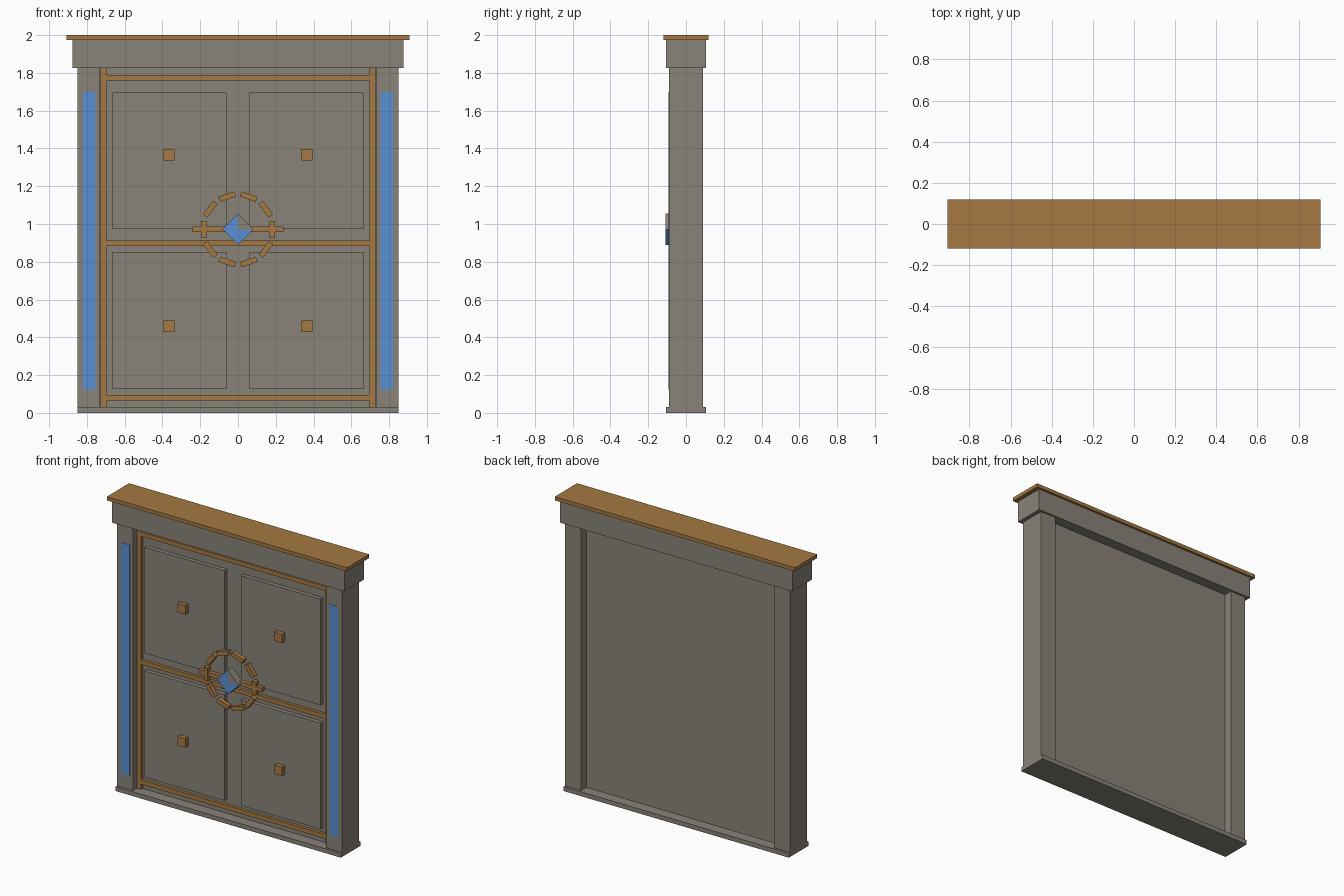
import bpy
import bmesh
import math
from mathutils import Matrix

if "Cube" in bpy.data.objects:
    bpy.data.objects.remove(bpy.data.objects["Cube"])


def material(name, rgb):
    m = bpy.data.materials.new(name)
    m.use_nodes = True
    m.diffuse_color = (*rgb, 1)
    m.node_tree.nodes["Principled BSDF"].inputs["Base Color"].default_value = (*rgb, 1)
    return m


STONE = material("grey stone", (0.25, 0.225, 0.19))
BRONZE = material("bronze", (0.375, 0.19, 0.054))
BLUE = material("glowing blue", (0.10, 0.28, 0.66))


def finish(name, bm, *mats):
    mesh = bpy.data.meshes.new(name)
    bm.to_mesh(mesh)
    bm.free()
    for m in mats:
        mesh.materials.append(m)
    ob = bpy.data.objects.new(name, mesh)
    bpy.context.collection.objects.link(ob)
    return ob


def box(name, x, y, z, mat, turn=0.0):
    """Box from (min, max) ranges, optionally turned about its own y axis."""
    bm = bmesh.new()
    bmesh.ops.create_cube(bm, size=1)
    size = [r[1] - r[0] for r in (x, y, z)]
    bmesh.ops.scale(bm, vec=size, verts=bm.verts)
    ob = finish(name, bm, mat)
    ob.location = [(r[0] + r[1]) / 2 for r in (x, y, z)]
    ob.rotation_euler.y = turn
    return ob


def around(c, size):
    return (c - size / 2, c + size / 2)


# Frame: sill, lintel and cap
box("sill", (-0.85, 0.85), (-0.105, 0.105), (0, 0.03), STONE)
box("lintel", (-0.877, 0.877), (-0.105, 0.105), (1.825, 1.975), STONE)
box("cap", (-0.907, 0.907), (-0.12, 0.12), (1.975, 2.0), BRONZE)

# Recessed door slab
box("door_slab", (-0.73, 0.73), (-0.03, 0.033), (0.03, 1.825), STONE)

for side, s in (("left", 1), ("right", -1)):
    # Posts, their light strips and the vertical trim
    box(side + "_post", around(s * 0.79, 0.12), (-0.09, 0.09), (0.03, 1.825), STONE)
    box(side + "_light_strip", around(s * 0.787, 0.066), (-0.092, -0.088), (0.125, 1.70), BLUE)
    box(side + "_trim", around(s * 0.7125, 0.031), (-0.05, -0.03), (0.03, 1.825), BRONZE)
    # Raised panels, each with a square stud
    for level, zr, stud in (("upper", (0.973, 1.697), 1.366), ("lower", (0.127, 0.851), 0.458)):
        box(f"{level}_{side}_panel", around(s * 0.363, 0.602), (-0.058, -0.03), zr, STONE)
        box(f"{level}_{side}_stud", around(s * 0.365, 0.06), (-0.088, -0.058), around(stud, 0.06), BRONZE)

# Horizontal trim
for name, z in (("top", 1.774), ("middle", 0.899), ("bottom", 0.081)):
    box(name + "_trim", (-0.697, 0.697), (-0.05, -0.03), around(z, 0.029), BRONZE)

# Segmented ring with a crossbar
CENTRE = 0.972
for i in range(10):
    a = math.tau * i / 10
    box(f"ring_segment_{i + 1}",
        around(0.182 * math.cos(a), 0.029), (-0.088, -0.058),
        around(CENTRE + 0.182 * math.sin(a), 0.09), BRONZE, -a)
box("crossbar", (-0.24, 0.24), (-0.085, -0.055), around(CENTRE, 0.028), BRONZE)

# Diamond plate, with its upper left quarter in stone
bm = bmesh.new()
bmesh.ops.create_cone(bm, cap_ends=True, cap_tris=True, segments=4,
                      radius1=0.083, radius2=0.083, depth=0.05)
bmesh.ops.rotate(bm, verts=bm.verts, matrix=Matrix.Rotation(math.pi / 2, 3, "X"))
for f in bm.faces:
    c = f.calc_center_median()
    f.material_index = 1 if c.x > 0.001 and c.z > 0.001 else 0
gem = finish("diamond_plate", bm, BLUE, STONE)
gem.location = (0, -0.083, CENTRE)
